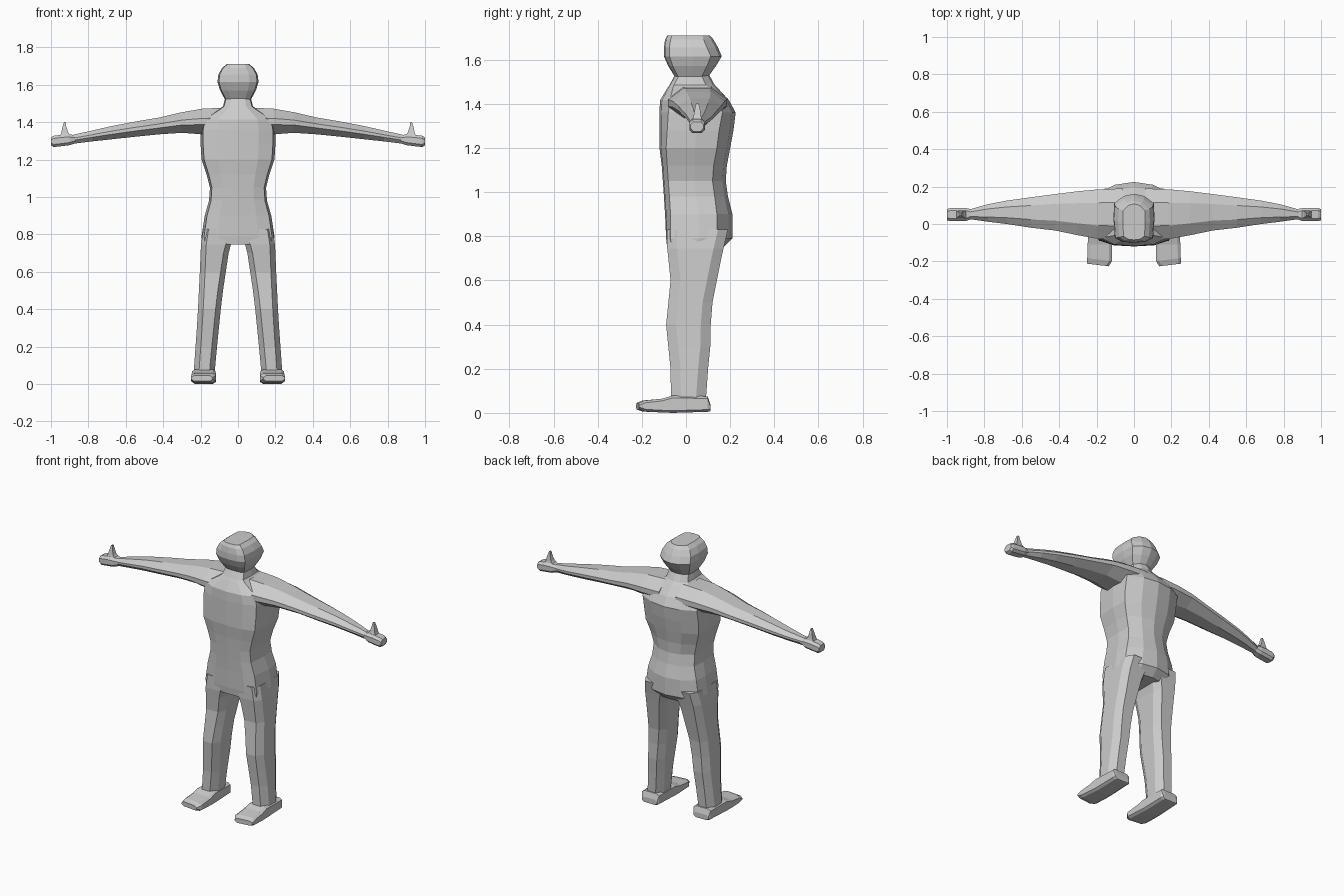
import bpy
import bmesh

grey = bpy.data.materials.new("plain grey")
grey.diffuse_color = (0.6, 0.6, 0.6, 1)


def loft(name, rings, mirror=False):
    """Skin equal-length rings of points, cap both ends, optionally mirror across x."""
    bm = bmesh.new()
    loops = [[bm.verts.new(p) for p in ring] for ring in rings]
    n = len(loops[0])
    for a, b in zip(loops, loops[1:]):
        for i in range(n):
            j = (i + 1) % n
            bm.faces.new((a[i], a[j], b[j], b[i]))
    bm.faces.new(loops[0])
    bm.faces.new(loops[-1])
    bmesh.ops.recalc_face_normals(bm, faces=bm.faces)
    mesh = bpy.data.meshes.new(name)
    bm.to_mesh(mesh)
    bm.free()
    mesh.materials.append(grey)
    obj = bpy.data.objects.new(name, mesh)
    bpy.context.collection.objects.link(obj)
    if mirror:
        obj.modifiers.new("mirror", 'MIRROR').use_mirror_merge = False
    return obj


def chamfered(u0, u1, v0, v1, cu, cv):
    """Eight-sided section: a rectangle with cut corners."""
    return [(u0 + cu, v0), (u1 - cu, v0), (u1, v0 + cv), (u1, v1 - cv),
            (u1 - cu, v1), (u0 + cu, v1), (u0, v1 - cv), (u0, v0 + cv)]


def body_ring(z, w, yf, yb, front_cut, back_cut):
    """Twelve-sided section with a centre line at front and back."""
    half = [(0, yf), (w * .55, yf + front_cut * .2), (w * .93, yf + front_cut),
            (w, (yf + yb) / 2), (w * .96, yb - back_cut), (w * .5, yb - back_cut * .25), (0, yb)]
    return [(x, y, z) for x, y in half] + [(-x, y, z) for x, y in half[-2:0:-1]]


# Torso and neck: height, half width, front, back, front cut, back cut
torso = [(.745, .19, -.085, .165, .02, .05), (.79, .195, -.09, .21, .02, .07),
         (.90, .178, -.095, .21, .025, .07), (.98, .155, -.10, .19, .025, .06),
         (1.05, .15, -.105, .18, .025, .06), (1.12, .168, -.11, .185, .025, .06),
         (1.20, .195, -.12, .20, .03, .06), (1.28, .20, -.12, .215, .035, .065),
         (1.36, .20, -.12, .225, .04, .06), (1.415, .19, -.118, .195, .045, .05),
         (1.47, .10, -.085, .145, .025, .04), (1.485, .08, -.075, .13, .02, .04),
         (1.54, .066, -.045, .10, .02, .035)]
loft("torso", [body_ring(*r) for r in torso])

# Head: wide at the middle, narrow jaw, flat crown
head = [(1.522, .07, -.05, .10, .015, .03), (1.57, .096, -.08, .135, .02, .04),
        (1.615, .11, -.10, .162, .025, .05), (1.655, .105, -.10, .145, .025, .05),
        (1.69, .085, -.095, .125, .025, .045), (1.71, .06, -.085, .108, .02, .035)]
loft("head", [body_ring(*r) for r in head])

# Legs: height, inner x, outer x, front, back
legs = [(.83, .01, .185, -.085, .19), (.745, .038, .198, -.085, .17),
        (.70, .05, .20, -.08, .16), (.60, .065, .204, -.07, .14),
        (.50, .08, .209, -.08, .12), (.40, .092, .214, -.09, .112),
        (.30, .102, .22, -.08, .11), (.20, .112, .227, -.07, .10),
        (.06, .125, .237, -.068, .09)]
loft("legs", [[(x, y, z) for x, y in chamfered(i, o, f, b, .028, .045)]
              for z, i, o, f, b in legs], True)

# Feet: y, inner x, outer x, bottom, top
feet = [(.11, .13, .235, .008, .04), (.098, .122, .242, .005, .075), (-.06, .12, .245, 0, .078),
        (-.11, .118, .248, .002, .064), (-.19, .118, .25, .006, .056), (-.22, .135, .25, .016, .045)]
loft("feet", [[(x, y - (.185 - x) * .12 if y < -.18 else y, z)
               for x, z in chamfered(i, o, b, t, .015, .01)]
              for y, i, o, b, t in feet], True)

# Arms: x, front, back, bottom, top
arms = [(.06, -.085, .19, 1.335, 1.478), (.19, -.08, .185, 1.335, 1.472),
        (.30, -.06, .175, 1.343, 1.453), (.42, -.035, .16, 1.335, 1.425),
        (.55, -.02, .143, 1.322, 1.403), (.68, 0, .125, 1.308, 1.378),
        (.78, .012, .106, 1.297, 1.355), (.88, .026, .078, 1.285, 1.333)]
loft("arms", [[(x, y, z) for y, z in chamfered(f, b, lo, hi, (b - f) * .27, (hi - lo) * .38)]
              for x, f, b, lo, hi in arms], True)

# Hands: closed blunt fists
hands = [(.865, .028, .078, 1.288, 1.33), (.90, .016, .085, 1.277, 1.334),
         (.94, .015, .085, 1.272, 1.333), (.985, .015, .085, 1.267, 1.327),
         (1.0, .02, .08, 1.275, 1.318)]
loft("hands", [[(x, y, z) for y, z in chamfered(f, b, lo, hi, .014, .014)]
               for x, f, b, lo, hi in hands], True)

# Thumbs: tapered and pointing up
thumbs = [(1.315, .885, .955, .025, .075), (1.345, .908, .945, .034, .068),
          (1.375, .918, .938, .04, .064), (1.402, .922, .93, .045, .058)]
loft("thumbs", [[(x0, y0, z), (x1, y0, z), (x1, y1, z), (x0, y1, z)]
                for z, x0, x1, y0, y1 in thumbs], True)
